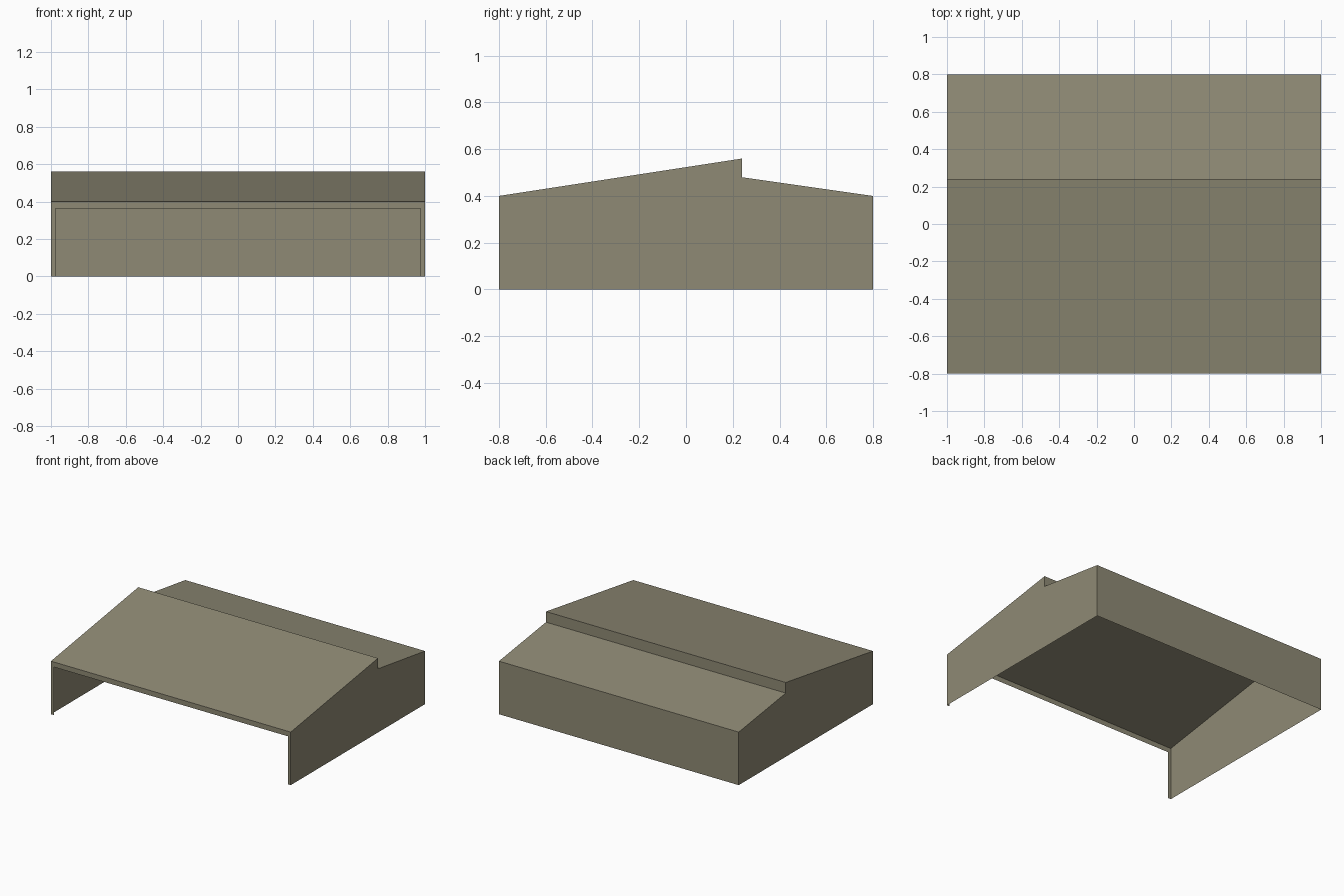
import bpy
import bmesh

if "Cube" in bpy.data.objects:
    bpy.data.objects.remove(bpy.data.objects["Cube"])

# single olive-grey colour
olive = bpy.data.materials.new("olive_grey")
olive.diffuse_color = (0.275, 0.255, 0.178, 1)
olive.use_nodes = True
olive.node_tree.nodes["Principled BSDF"].inputs["Base Color"].default_value = olive.diffuse_color

JAMB, LINTEL_Z = 0.024, 0.362


def add_object(name, bm):
    mesh = bpy.data.meshes.new(name)
    bm.to_mesh(mesh)
    bm.free()
    mesh.materials.append(olive)
    bpy.context.collection.objects.link(bpy.data.objects.new(name, mesh))


# thin shell: stepped side outline (y, z) swept across the width
outline = [(-0.8, 0), (-0.8, 0.40), (0.24, 0.56), (0.24, 0.48), (0.8, 0.40), (0.8, 0)]
bm = bmesh.new()
side = bm.faces.new([bm.verts.new((-1, y, z)) for y, z in outline])
swept = bmesh.ops.extrude_face_region(bm, geom=[side], use_keep_orig=True)["geom"]
bmesh.ops.translate(bm, vec=(2, 0, 0),
                    verts=[g for g in swept if isinstance(g, bmesh.types.BMVert)])
bmesh.ops.recalc_face_normals(bm, faces=bm.faces)

# leave the front and the underside open
open_faces = [f for f in bm.faces if all(v.co.z < 0.001 for v in f.verts)
              or all(v.co.y < -0.799 for v in f.verts)]
bmesh.ops.delete(bm, geom=open_faces, context='FACES_ONLY')
add_object("roof_and_walls", bm)

# thin frame around the front opening: two jambs and a lintel
bm = bmesh.new()
outer = [(-1, 0), (-1, 0.40), (1, 0.40), (1, 0)]
inner = [(-1 + JAMB, 0), (-1 + JAMB, LINTEL_Z), (1 - JAMB, LINTEL_Z), (1 - JAMB, 0)]
a = [bm.verts.new((x, -0.8, z)) for x, z in outer]
b = [bm.verts.new((x, -0.8, z)) for x, z in inner]
frame = bm.faces.new(a[::-1] + b)
frame.normal_update()
if frame.normal.y > 0:
    frame.normal_flip()
add_object("front_frame", bm)
